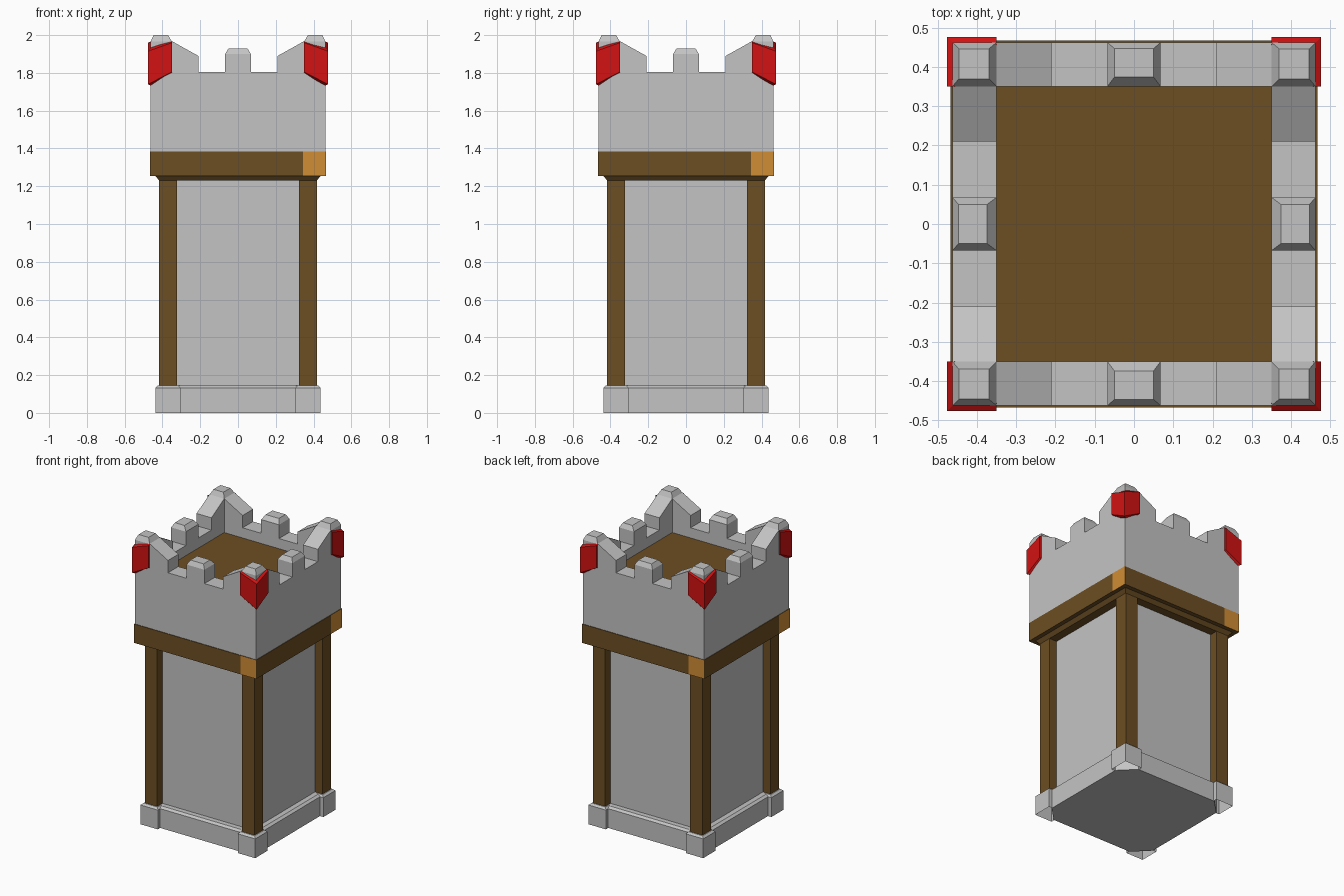
import bpy, bmesh, math
from mathutils import Matrix

if "Cube" in bpy.data.objects:
    bpy.data.objects.remove(bpy.data.objects["Cube"])


def material(name, r, g, b):
    m = bpy.data.materials.new(name)
    m.diffuse_color = (r, g, b, 1)
    m.use_nodes = True
    m.node_tree.nodes["Principled BSDF"].inputs["Base Color"].default_value = m.diffuse_color
    return m


STONE = material("grey stone", 0.55, 0.55, 0.55)
WOOD = material("dark wood", 0.152, 0.077, 0.017)
END = material("light end grain", 0.64, 0.27, 0.036)
RED = material("red shield", 0.65, 0.006, 0.006)


def finish(name, bm, mats, four=False):
    """Turn a bmesh into an object, optionally repeated at each quarter turn."""
    bmesh.ops.recalc_face_normals(bm, faces=bm.faces[:])
    if four:
        src = bm.verts[:] + bm.edges[:] + bm.faces[:]
        for k in (1, 2, 3):
            new = bmesh.ops.duplicate(bm, geom=src)["geom"]
            bmesh.ops.rotate(bm, cent=(0, 0, 0),
                             matrix=Matrix.Rotation(k * math.pi / 2, 3, 'Z'),
                             verts=[v for v in new if isinstance(v, bmesh.types.BMVert)])
    me = bpy.data.meshes.new(name)
    bm.to_mesh(me)
    bm.free()
    for m in mats:
        me.materials.append(m)
    ob = bpy.data.objects.new(name, me)
    bpy.context.collection.objects.link(ob)
    return ob


def loft(bm, rings, closed_bottom=True, cap_top=True):
    """Join equal-length rings of 3D points with quads and cap the ends."""
    vs = [[bm.verts.new(p) for p in r] for r in rings]
    n = len(vs[0])
    for a, b in zip(vs, vs[1:]):
        for i in range(n):
            j = (i + 1) % n
            bm.faces.new((a[i], a[j], b[j], b[i]))
    if closed_bottom:
        bm.faces.new(vs[0][::-1])
    if cap_top:
        bm.faces.new(vs[-1])


def rect(x0, x1, y0, y1, z):
    return [(x0, y0, z), (x1, y0, z), (x1, y1, z), (x0, y1, z)]


def square(h, z):
    return rect(-h, h, -h, h, z)


def octagon(h, c, z):
    return [(-c, -h, z), (c, -h, z), (h, -c, z), (h, c, z),
            (c, h, z), (-c, h, z), (-h, c, z), (-h, -c, z)]


def part(name, rings, mat, four=False, closed_bottom=True):
    bm = bmesh.new()
    loft(bm, rings, closed_bottom)
    return finish(name, bm, [mat], four)


# Plinth with cut corners, and hollow corner feet
part("plinth", [octagon(0.412, 0.31, 0), octagon(0.412, 0.31, 0.133),
                octagon(0.395, 0.30, 0.145)], STONE)
part("corner_feet", [rect(0.305, 0.438, -0.438, -0.305, 0),
                     rect(0.305, 0.438, -0.438, -0.305, 0.133),
                     rect(0.317, 0.424, -0.424, -0.317, 0.145)],
     STONE, four=True, closed_bottom=False)

# Tower shaft and corner posts
part("shaft", [square(0.36, 0.10), square(0.36, 1.235)], STONE)
part("corner_posts", [rect(0.324, 0.418, -0.418, -0.324, 0.14),
                      rect(0.324, 0.418, -0.418, -0.324, 1.235)], WOOD, four=True)

# Flared plate under the beams
part("support_plate", [square(0.418, 1.23), square(0.438, 1.256)], WOOD)

# Pinwheel of four beams, each showing one light end
bm = bmesh.new()
loft(bm, [rect(0.345, 0.467, -0.467, 0.345, 1.255),
          rect(0.345, 0.467, -0.467, 0.345, 1.385)])
bmesh.ops.recalc_face_normals(bm, faces=bm.faces[:])
for f in bm.faces:
    f.material_index = 1 if f.normal.y < -0.9 else 0
finish("ring_beams", bm, [WOOD, END], four=True)

# Roof deck inside the parapet
part("deck", [square(0.356, 1.69), square(0.356, 1.735)], WOOD)

# Parapet sides: stepped profile extruded through the wall thickness
OUT, INN = 0.463, 0.35
half = [(INN, 1.38), (INN, 1.968), (0.21, 1.89), (0.21, 1.805)]
profile = half + [(-x, z) for x, z in reversed(half)]
part("parapet_walls", [[(x, -OUT, z) for x, z in profile],
                       [(x, -INN, z) for x, z in profile]], STONE, four=True)

# Middle merlons with chamfered tops
part("middle_merlons", [rect(-0.068, 0.068, -OUT, -INN, 1.80),
                        rect(-0.068, 0.068, -OUT, -INN, 1.90),
                        rect(-0.05, 0.05, -0.447, -0.374, 1.93)], STONE, four=True)

# Corner turrets with chamfered caps
part("corner_turrets", [rect(INN, OUT, -OUT, -INN, 1.38),
                        rect(INN, OUT, -OUT, -INN, 1.965),
                        rect(0.37, 0.446, -0.446, -0.37, 2.0)], STONE, four=True)

# Red shields folded around the corners
B, F = 0.456, 0.476


def station(bx, by, fx, fy, z):
    return [(bx, by, z[0]), (fx, fy, z[1]), (fx, fy, z[2]), (bx, by, z[3])]


side = (1.968, 1.96, 1.805, 1.80)
mid = (1.942, 1.915, 1.74, 1.73)
part("corner_shields", [station(INN, -B, INN, -F, side),
                        station(B, -B, F, -F, mid),
                        station(B, -INN, F, -INN, side)], RED, four=True)
